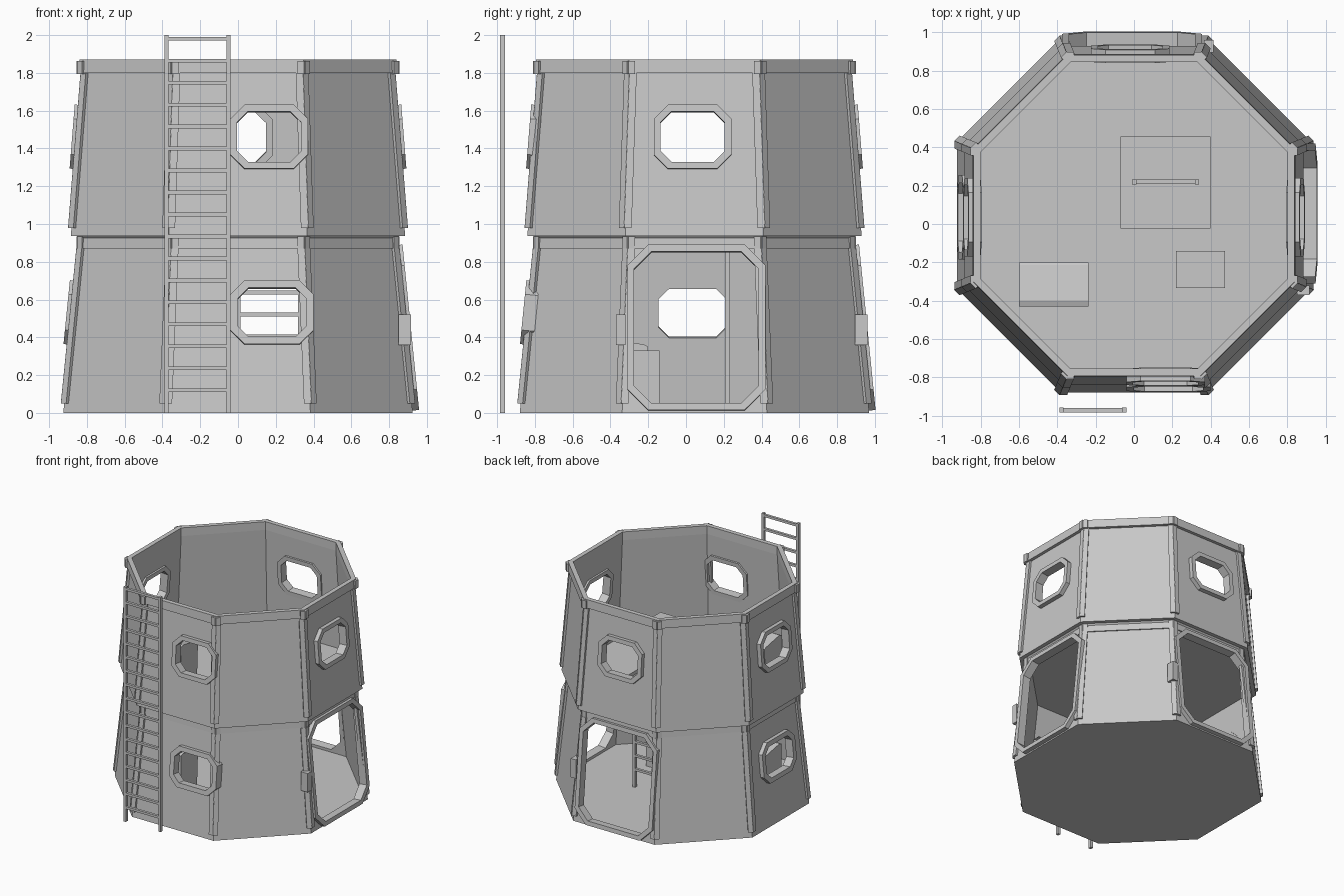
import bpy, bmesh, math
from mathutils import Vector, Matrix

if "Cube" in bpy.data.objects:
    bpy.data.objects.remove(bpy.data.objects["Cube"])

CY = 0.045                      # tower axis sits slightly behind the origin
T = math.tan(math.pi / 8)       # half side length of an octagon per apothem

mat = bpy.data.materials.new("light_grey")
mat.diffuse_color = (0.58, 0.58, 0.58, 1)
mat.use_nodes = True
mat.node_tree.nodes["Principled BSDF"].inputs["Base Color"].default_value = mat.diffuse_color


def make(name, verts, faces):
    me = bpy.data.meshes.new(name)
    bm = bmesh.new()
    vs = [bm.verts.new(v) for v in verts]
    for f in faces:
        bm.faces.new([vs[i] for i in f])
    bmesh.ops.recalc_face_normals(bm, faces=bm.faces[:])
    bm.to_mesh(me)
    bm.free()
    me.materials.append(mat)
    ob = bpy.data.objects.new(name, me)
    bpy.context.collection.objects.link(ob)
    return ob


HEX = [(0, 1, 2, 3), (4, 5, 6, 7), (0, 1, 5, 4), (1, 2, 6, 5), (2, 3, 7, 6), (3, 0, 4, 7)]


def box(name, x0, x1, y0, y1, z0, z1):
    return make(name, [(x, y, z) for z in (z0, z1)
                       for x, y in ((x0, y0), (x1, y0), (x1, y1), (x0, y1))], HEX)


def cut(ob, cutter):
    m = ob.modifiers.new("cut", 'BOOLEAN')
    m.operation = 'DIFFERENCE'
    m.solver = 'EXACT'
    m.object = cutter
    bpy.context.view_layer.objects.active = ob
    bpy.ops.object.modifier_apply(modifier="cut")
    bpy.data.objects.remove(cutter)


def octagon(a, z):
    r = a / math.cos(math.pi / 8)
    return [(r * math.cos(math.pi / 8 + i * math.pi / 4),
             CY + r * math.sin(math.pi / 8 + i * math.pi / 4), z) for i in range(8)]


def shell(name, profile):
    """Closed (apothem, z) profile turned around eight sides."""
    n = len(profile)
    verts = [p for a, z in profile for p in octagon(a, z)]
    faces = [(j * 8 + i, j * 8 + (i + 1) % 8, (j + 1) % n * 8 + (i + 1) % 8, (j + 1) % n * 8 + i)
             for j in range(n) for i in range(8)]
    return make(name, verts, faces)


def slab(name, a0, z0, a1, z1):
    return make(name, octagon(a0, z0) + octagon(a1, z1),
                [tuple(range(8)), tuple(range(8, 16))] +
                [(i, (i + 1) % 8, 8 + (i + 1) % 8, 8 + i) for i in range(8)])


def on_face(k, a, u, z):
    """Point on side k: apothem a, sideways u, height z."""
    c, s = math.cos(k * math.pi / 4), math.sin(k * math.pi / 4)
    return Vector((a * c - u * s, CY + a * s + u * c, z))


def outline(w, h, c):
    w, h = w / 2, h / 2
    return [(w, -h + c), (w, h - c), (w - c, h), (-w + c, h),
            (-w, h - c), (-w, -h + c), (-w + c, -h), (w - c, -h)]


def opening(shell_ob, name, k, tier, u, z, w, h, c, rim):
    """Cut a chamfered hole in a wall and fit a raised frame to it."""
    a, lean = tier["wall"](z), math.atan(tier["slope"])
    M = (Matrix.Translation(on_face(k, a, u, z)) @ Matrix.Rotation(k * math.pi / 4, 4, 'Z')
         @ Matrix.Rotation(-lean, 4, 'Y'))
    outer = outline(w, h, c)
    inner = outline(w - 2 * rim, h - 2 * rim, c - 0.5 * rim)
    ring = lambda pts, n: [M @ Vector((n, p, q)) for p, q in pts]
    side = lambda A, B: [(A + i, A + (i + 1) % 8, B + (i + 1) % 8, B + i) for i in range(8)]
    caps = [tuple(range(8)), tuple(range(8, 16))]
    cut(shell_ob, make("cutter", ring(inner, -0.12) + ring(inner, 0.12), caps + side(0, 8)))
    make(name, ring(outer, -0.035) + ring(outer, 0.035) + ring(inner, 0.035) + ring(inner, -0.035),
         side(0, 8) + side(8, 16) + side(16, 24) + side(24, 0))


def corner_strip(name, k, s, wall, z0, z1, wide, n):
    """Raised strip along one edge of side k, following the lean."""
    verts = []
    for z in (z0, z1):
        a = wall(z)
        h = a * T
        verts += [on_face(k, a + d, s * u, z) for d, u in
                  ((-0.01, h - wide), (n, h - wide), (n, h + 0.008), (-0.01, h + 0.008))]
    make(name, verts, HEX)


def ladder(name, x0, x1, y, z0, z1, first, step, count):
    for tag, x in (("left", x0), ("right", x1 - 0.022)):
        box(f"{name}_{tag}_rail", x, x + 0.022, y - 0.013, y + 0.013, z0, z1)
    for i in range(count):
        z = first + i * step
        box(f"{name}_rung", x0 + 0.02, x1 - 0.02, y - 0.011, y + 0.011, z - 0.01, z + 0.01)


# Two leaning octagonal storeys, each with a band at the top
lower = dict(z=0.0, top=0.87, slope=0.1, wall=lambda z: 0.925 - 0.1 * z)
upper = dict(z=0.937, top=1.80, slope=0.08, wall=lambda z: 0.885 - 0.08 * (z - 0.937))
lower_wall = shell("lower_wall", [(0.925, 0), (0.838, 0.87), (0.847, 0.87), (0.843, 0.93),
                                  (0.803, 0.93), (0.89, 0)])
upper_wall = shell("upper_wall", [(0.885, 0.937), (0.816, 1.80), (0.842, 1.80), (0.838, 1.87),
                                  (0.80, 1.87), (0.80, 1.80), (0.85, 0.937)])

# Floors, the upper one with a ladder hatch
slab("ground_floor", 0.92, 0.0, 0.915, 0.02)
upper_floor = slab("upper_floor", 0.835, 0.915, 0.86, 0.945)
cut(upper_floor, box("cutter", -0.07, 0.40, -0.02, 0.455, 0.8, 1.0))

# Windows and doors: sides 0 right, 2 back, 4 left, 6 front
for k, u in ((0, -0.01), (2, 0.02), (4, 0.01), (6, 0.165)):
    opening(upper_wall, "upper_window_frame", k, upper, u, 1.46, 0.41, 0.34, 0.075, 0.036)
for k, u in ((4, 0.01), (6, 0.18)):
    opening(lower_wall, "lower_window_frame", k, lower, u, 0.53, 0.44, 0.34, 0.075, 0.04)
for k in (0, 2):
    opening(lower_wall, "door_frame", k, lower, 0.01, 0.45, 0.73, 0.88, 0.11, 0.036)
    # Control box beside the door
    a = lower["wall"](0.44)
    make("door_control_box", [on_face(k, a + n, u, z) for z in (0.36, 0.52) for n, u in
                              ((-0.03, -0.415), (0.035, -0.415), (0.035, -0.365), (-0.03, -0.365))],
         HEX)

# Corner strips and cap blocks
for tier, base, label in ((lower, 0.05, "lower"), (upper, 0.98, "upper")):
    for k in range(8):
        for s in (-1, 1):
            corner_strip(label + "_corner_strip", k, s, tier["wall"], base, tier["top"], 0.032, 0.018)
            corner_strip(label + "_corner_cap", k, s, lambda z: 0.842,
                         tier["top"] - 0.005, tier["top"] + 0.064, 0.035, 0.012)

# Ladders
ladder("outer_ladder", -0.39, -0.04, -0.972, 0.0, 2.0, 0.12, 0.1163, 17)
ladder("inner_ladder", -0.01, 0.34, 0.22, 0.02, 0.945, 0.17, 0.117, 7)

# Stool and sloped desk on each floor
for z, label in ((0.015, "lower"), (0.94, "upper")):
    box(label + "_stool", 0.22, 0.475, -0.335, -0.14, z, z + 0.315)
    side = [(-0.43, z), (-0.215, z), (-0.2, z + 0.335), (-0.215, z + 0.345),
            (-0.40, z + 0.38), (-0.43, z + 0.37)]
    make(label + "_desk", [(x, y, h) for x in (-0.60, -0.237) for y, h in side],
         [tuple(range(6)), tuple(range(6, 12))] +
         [(i, (i + 1) % 6, 6 + (i + 1) % 6, 6 + i) for i in range(6)])
